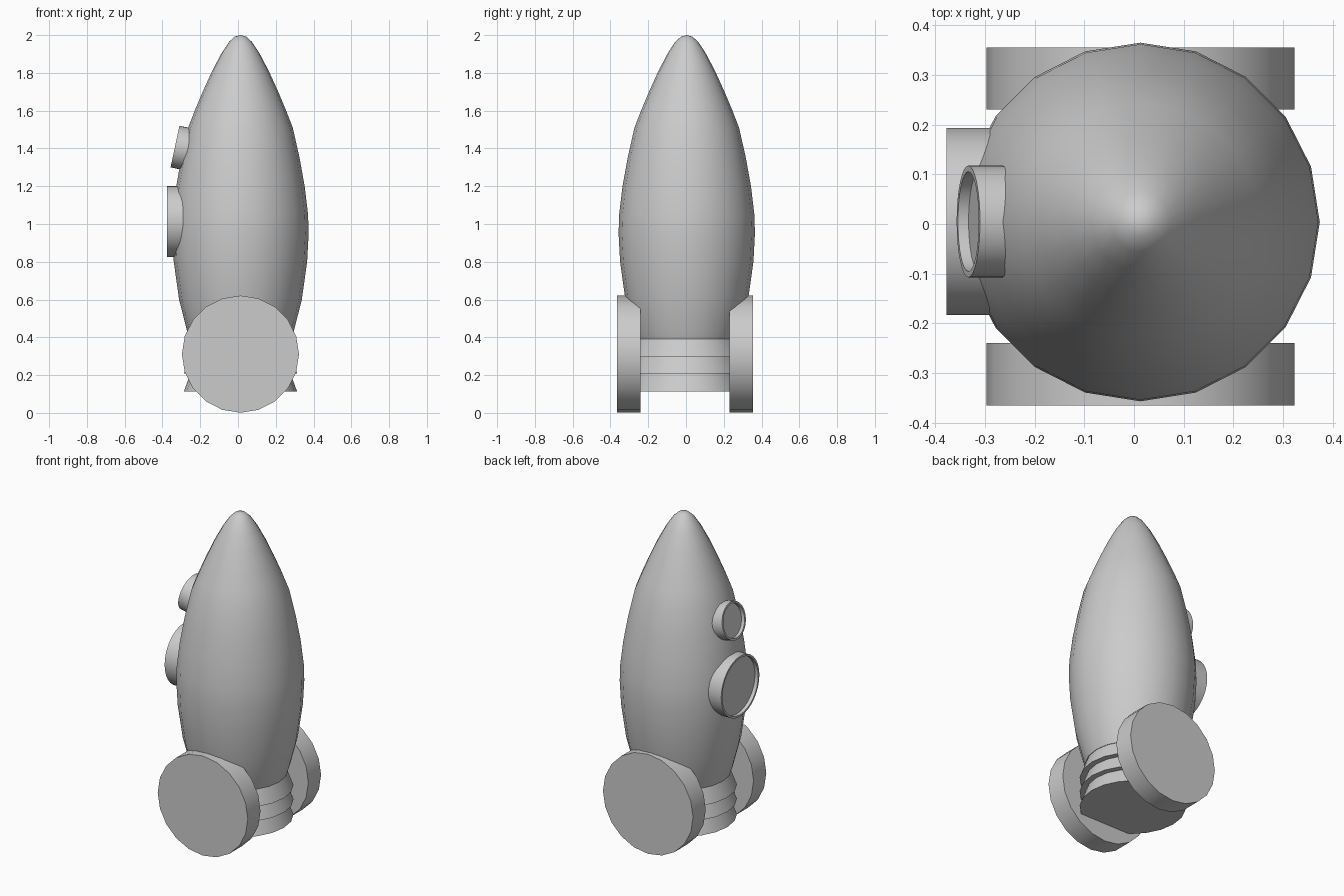
import bpy, bmesh
from math import pi, radians
from mathutils import Vector, Matrix

if "Cube" in bpy.data.objects:
    bpy.data.objects.remove(bpy.data.objects["Cube"])

CX, CY = 0.013, 0.004   # rocket axis


def lathe(name, profile, sides, origin, axis=(0, 0, 1), angle=35):
    """Revolve (radius, height) points round an axis through origin."""
    bm = bmesh.new()
    verts = [bm.verts.new((r, 0, h)) for r, h in profile]
    edges = [bm.edges.new(p) for p in zip(verts, verts[1:])]
    bmesh.ops.spin(bm, geom=verts + edges, cent=(0, 0, 0), axis=(0, 0, 1),
                   angle=2 * pi, steps=sides, use_duplicate=False)
    bmesh.ops.remove_doubles(bm, verts=bm.verts, dist=1e-4)
    bmesh.ops.recalc_face_normals(bm, faces=bm.faces)
    rot = Vector((0, 0, 1)).rotation_difference(Vector(axis)).to_matrix().to_4x4()
    bm.transform(Matrix.Translation(origin) @ rot)
    mesh = bpy.data.meshes.new(name)
    bm.to_mesh(mesh)
    bm.free()
    ob = bpy.data.objects.new(name, mesh)
    bpy.context.collection.objects.link(ob)
    bpy.ops.object.select_all(action='DESELECT')
    ob.select_set(True)
    bpy.context.view_layer.objects.active = ob
    bpy.ops.object.shade_smooth_by_angle(angle=radians(angle))
    return ob


# Pointed hull, widest at mid height
lathe("hull", [(0, 2.0), (0.03, 1.992), (0.06, 1.965), (0.1, 1.905), (0.15, 1.81),
               (0.2, 1.70), (0.24, 1.605), (0.277, 1.51), (0.313, 1.35),
               (0.34, 1.2), (0.358, 1.05), (0.361, 0.95), (0.353, 0.8),
               (0.325, 0.6), (0.282, 0.43), (0.268, 0.39), (0, 0.39)],
      20, (CX, CY, 0), angle=40)

# Nozzle of three stacked flared rings
nozzle = [(0, 0.39)]
for top, bottom in ((0.39, 0.297), (0.297, 0.208), (0.208, 0.113)):
    nozzle += [(0.265, top), (0.3, bottom)]
nozzle.append((0, 0.113))
lathe("nozzle", nozzle, 20, (CX, CY, 0))

# Two round side boosters lying across the y axis
for name, y in (("front_booster", -0.365), ("back_booster", 0.23)):
    lathe(name, [(0, 0), (0.31, 0), (0.31, 0.125), (0, 0.125)], 20,
          (CX, y, 0.311), (0, 1, 0))


# Portholes: thin rim with a recessed pane
def porthole(name, radius, depth, origin, axis):
    inner = radius - 0.012
    lathe(name, [(radius, -depth), (radius, 0), (inner, 0),
                 (inner, -0.022), (0, -0.022)], 32, origin, axis)


porthole("large_porthole", 0.188, 0.14, (-0.377, 0.005, 1.014), (-1, 0, 0))
porthole("small_porthole", 0.1125, 0.1, (-0.3335, 0.005, 1.41), (-0.978, 0, 0.209))
